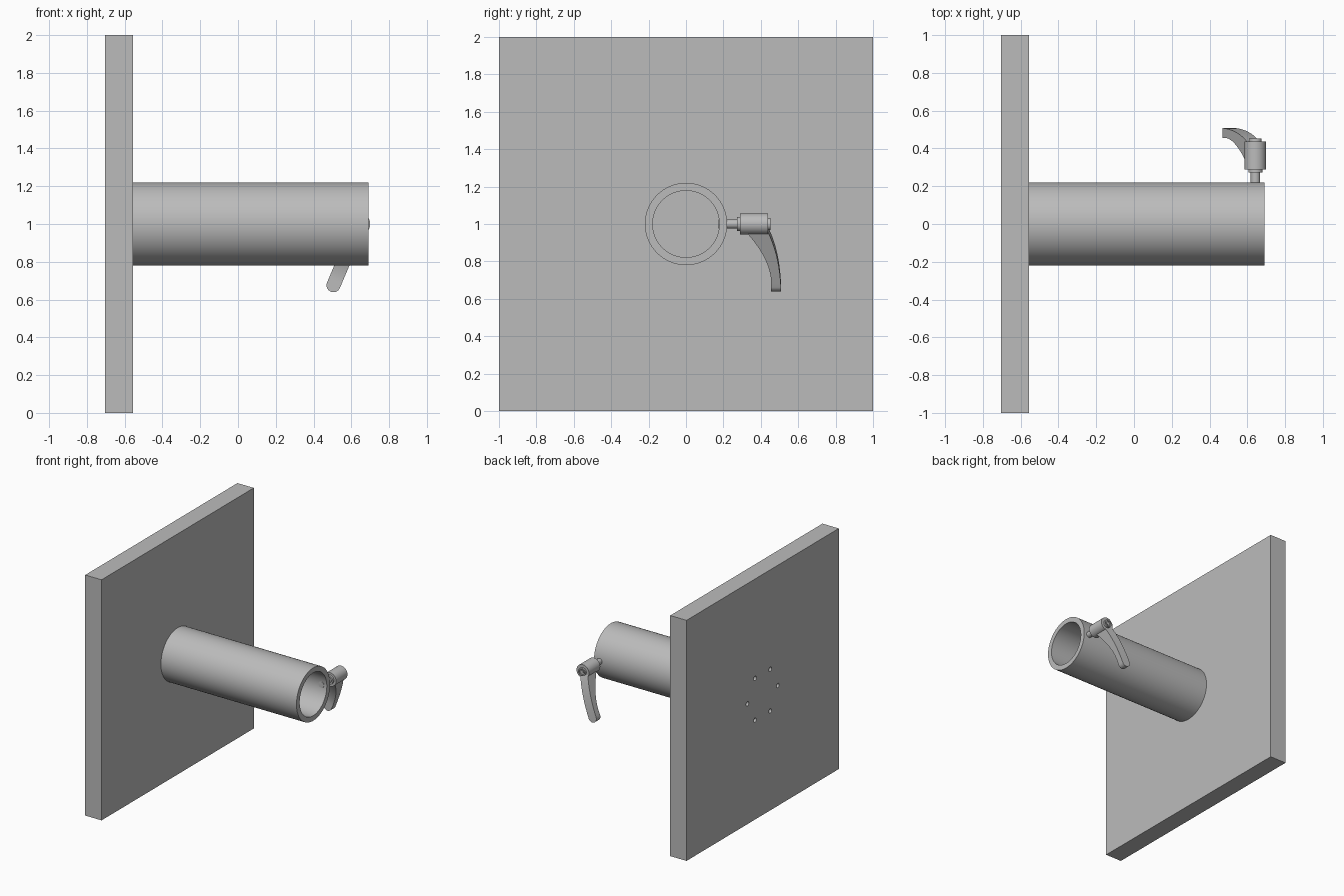
import bpy, bmesh, math
from mathutils import Matrix, Vector

default = bpy.data.objects.get("Cube")
if default:
    bpy.data.objects.remove(default, do_unlink=True)

# One plain grey finish
GREY = (0.5, 0.5, 0.5, 1)
steel = bpy.data.materials.new("plain grey")
steel.use_nodes = True
steel.diffuse_color = GREY
steel.node_tree.nodes["Principled BSDF"].inputs["Base Color"].default_value = GREY


def finish(name, bm, smooth=True):
    bmesh.ops.recalc_face_normals(bm, faces=bm.faces)
    mesh = bpy.data.meshes.new(name)
    bm.to_mesh(mesh)
    bm.free()
    obj = bpy.data.objects.new(name, mesh)
    bpy.context.collection.objects.link(obj)
    mesh.materials.append(steel)
    if smooth:
        bpy.ops.object.select_all(action="DESELECT")
        obj.select_set(True)
        bpy.context.view_layer.objects.active = obj
        bpy.ops.object.shade_smooth_by_angle(angle=math.radians(30))
    return obj


def revolve(name, profile, centre, along, sides=48, closed=False):
    """Lathe (distance, radius) points around an axis through centre."""
    bm = bmesh.new()
    turn = Vector((0, 0, 1)).rotation_difference(Vector(along)).to_matrix()
    rings = []
    for dist, rad in profile:
        ring = []
        for i in range(sides):
            a = math.tau * i / sides
            p = Vector((rad * math.cos(a), rad * math.sin(a), dist))
            ring.append(bm.verts.new(turn @ p + Vector(centre)))
        rings.append(ring)
    pairs = list(zip(rings, rings[1:]))
    if closed:
        pairs.append((rings[-1], rings[0]))
    else:
        bm.faces.new(rings[0])
        bm.faces.new(rings[-1])
    for lo, hi in pairs:
        for i in range(sides):
            j = (i + 1) % sides
            bm.faces.new((lo[i], lo[j], hi[j], hi[i]))
    return finish(name, bm)


# Square wall plate
X_BACK, X_FACE, X_END = -0.705, -0.555, 0.692
bm = bmesh.new()
bmesh.ops.create_cube(bm, size=1)
bmesh.ops.scale(bm, vec=(X_FACE - X_BACK, 2, 2), verts=bm.verts)
bmesh.ops.translate(bm, vec=((X_BACK + X_FACE) / 2, 0, 1), verts=bm.verts)
plate = finish("wall_plate", bm, smooth=False)

# Ring of six bolt holes drilled from the back
bm = bmesh.new()
for i in range(6):
    a = math.tau * i / 6
    place = (Matrix.Translation((X_BACK, 0.2 * math.cos(a), 1 + 0.2 * math.sin(a)))
             @ Matrix.Rotation(math.pi / 2, 4, "Y"))
    bmesh.ops.create_cone(bm, cap_ends=True, segments=24, radius1=0.018,
                          radius2=0.018, depth=0.4, matrix=place)
drill = finish("bolt_hole_cutter", bm, smooth=False)
drill.hide_render = True
drill.hide_viewport = True
cut = plate.modifiers.new("bolt_holes", "BOOLEAN")
cut.operation = "DIFFERENCE"
cut.solver = "EXACT"
cut.object = drill

# Hollow tube, open at the outer end
length = X_END - X_FACE
revolve("tube", [(0, 0.178), (0, 0.22), (length, 0.22), (length, 0.178)],
        (X_FACE, 0, 1), (1, 0, 0), sides=96, closed=True)

# Clamping lever: threaded stud, hub and recessed screw cap
PIVOT = Vector((0.643, 0, 1))
revolve("clamp_stud", [(0.174, 0.025), (0.28, 0.025)], PIVOT, (0, 1, 0), sides=32)
revolve("lever_hub", [(0.273, 0.038), (0.289, 0.038), (0.289, 0.057),
                      (0.438, 0.057), (0.438, 0.033), (0.453, 0.033),
                      (0.453, 0.023), (0.443, 0.023)], PIVOT, (0, 1, 0))
revolve("hub_screw", [(0.44, 0.014), (0.45, 0.014)], PIVOT, (0, 1, 0), sides=6)


# Lever arm: tapering curved blade with a rounded tip
def sample(points, s):
    """Smooth interpolation through (s, y) points."""
    total = 0
    for i, (si, yi) in enumerate(points):
        term = yi
        for j, (sj, _) in enumerate(points):
            if i != j:
                term *= (s - sj) / (si - sj)
        total += term
    return total


OUTER = [(0.05, 0.446), (0.137, 0.476), (0.254, 0.499), (0.388, 0.509)]
INNER = [(0.042, 0.33), (0.115, 0.383), (0.205, 0.43), (0.31, 0.455)]
HALF, TIP = 0.037, 0.352
tilt = math.radians(23)
down = Vector((-math.sin(tilt), 0, -math.cos(tilt)))
side = Vector((math.cos(tilt), 0, -math.sin(tilt)))
stations = [0.02 + (TIP - 0.02) * i / 16 for i in range(17)]
stations += [TIP + HALF * math.sin(math.pi / 2 * i / 8) for i in range(1, 9)]
bm = bmesh.new()
sections = []
for s in stations:
    width = math.sqrt(max(HALF ** 2 - max(s - TIP, 0) ** 2, 1e-7))
    y_out = sample(OUTER, s)
    y_in = sample(INNER, min(s, 0.31))
    sections.append([bm.verts.new(PIVOT + down * s + side * w + Vector((0, y, 0)))
                     for w, y in ((-width, y_in), (width, y_in),
                                  (width, y_out), (-width, y_out))])
for lo, hi in zip(sections, sections[1:]):
    for i in range(4):
        j = (i + 1) % 4
        bm.faces.new((lo[i], lo[j], hi[j], hi[i]))
bm.faces.new(sections[0])
bm.faces.new(sections[-1])
bmesh.ops.recalc_face_normals(bm, faces=bm.faces)
long_edges = [e for a, b in zip(sections, sections[1:]) for k in range(4)
              for e in a[k].link_edges if e.other_vert(a[k]) is b[k]]
bmesh.ops.bevel(bm, geom=long_edges, offset=0.004, segments=2,
                affect="EDGES", clamp_overlap=True)
finish("lever_arm", bm)
